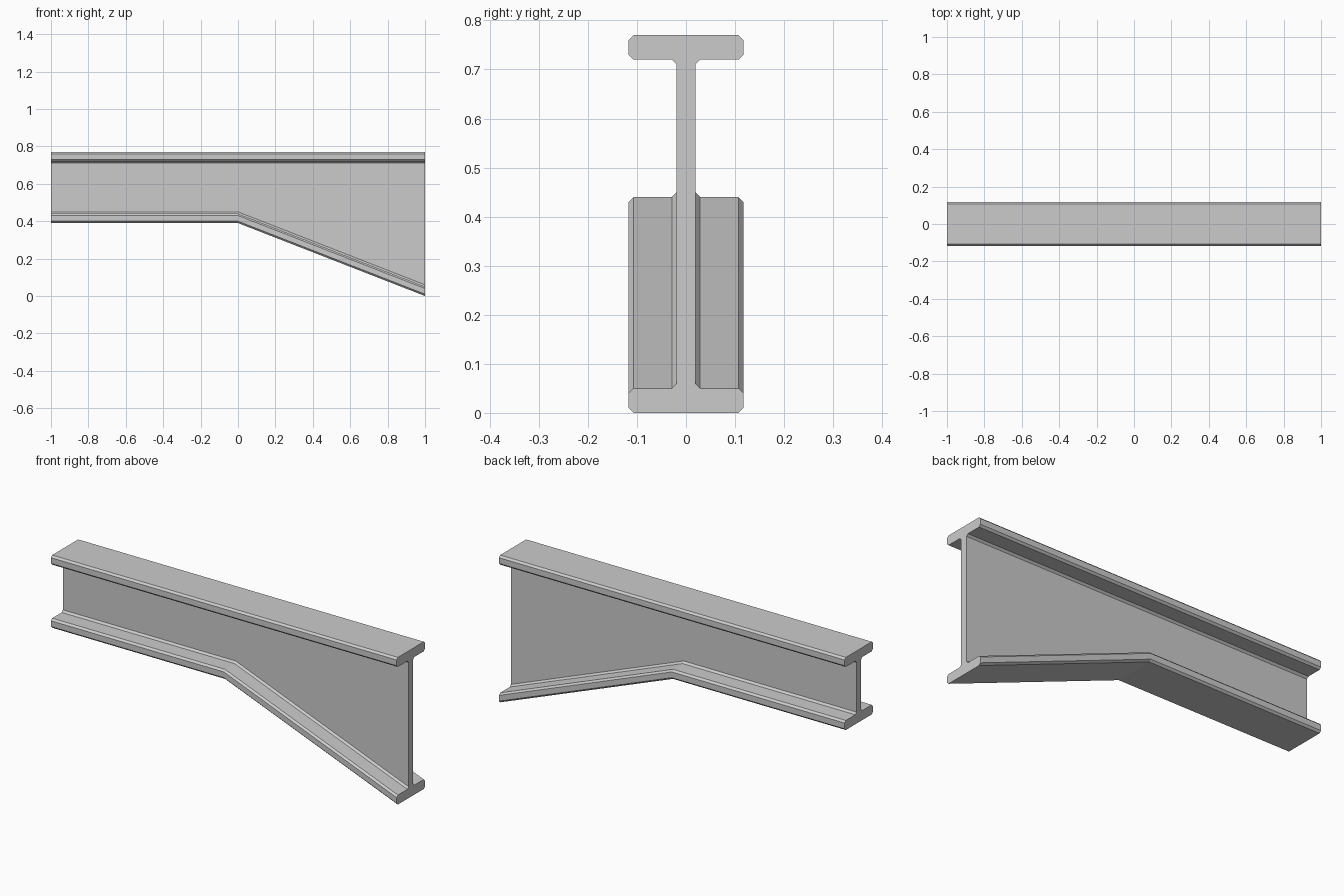
import bpy, bmesh

cube = bpy.data.objects.get("Cube")
if cube:
    bpy.data.objects.remove(cube, do_unlink=True)

steel = bpy.data.materials.new("steel grey")
steel.use_nodes = True
color = (0.6, 0.6, 0.6, 1)
steel.diffuse_color = color
steel.node_tree.nodes["Principled BSDF"].inputs["Base Color"].default_value = color

TOP = 0.77
FLANGE = 0.05      # flange thickness
HALF = 0.117       # half flange width
WEB = 0.019        # half web thickness
BEVEL = 0.01       # edge chamfer and root fillet
STATIONS = [(-1, 0.39), (0, 0.39), (1, 0)]   # x, underside height


def half_flange():
    """Outline from the outer face to the web: (y, distance from outer face)."""
    return [(HALF - BEVEL, 0), (HALF, BEVEL), (HALF, FLANGE - BEVEL),
            (HALF - BEVEL, FLANGE), (WEB + BEVEL, FLANGE), (WEB, FLANGE + BEVEL)]


def section(base):
    """Closed I-shaped outline standing on the given height."""
    right = [(y, base + d) for y, d in half_flange()]
    right += [(y, TOP - d) for y, d in reversed(half_flange())]
    return right + [(-y, z) for y, z in reversed(right)]


# Haunched beam: the section lofted along the stations
bm = bmesh.new()
rings = [[bm.verts.new((x, y, z)) for y, z in section(base)] for x, base in STATIONS]
for a, b in zip(rings, rings[1:]):
    for i in range(len(a)):
        j = (i + 1) % len(a)
        bm.faces.new((a[i], a[j], b[j], b[i]))
bm.faces.new(rings[0])
bm.faces.new(rings[-1])
bmesh.ops.recalc_face_normals(bm, faces=bm.faces)

mesh = bpy.data.meshes.new("haunched_beam")
bm.to_mesh(mesh)
bm.free()
mesh.materials.append(steel)
beam = bpy.data.objects.new("haunched_beam", mesh)
bpy.context.collection.objects.link(beam)
